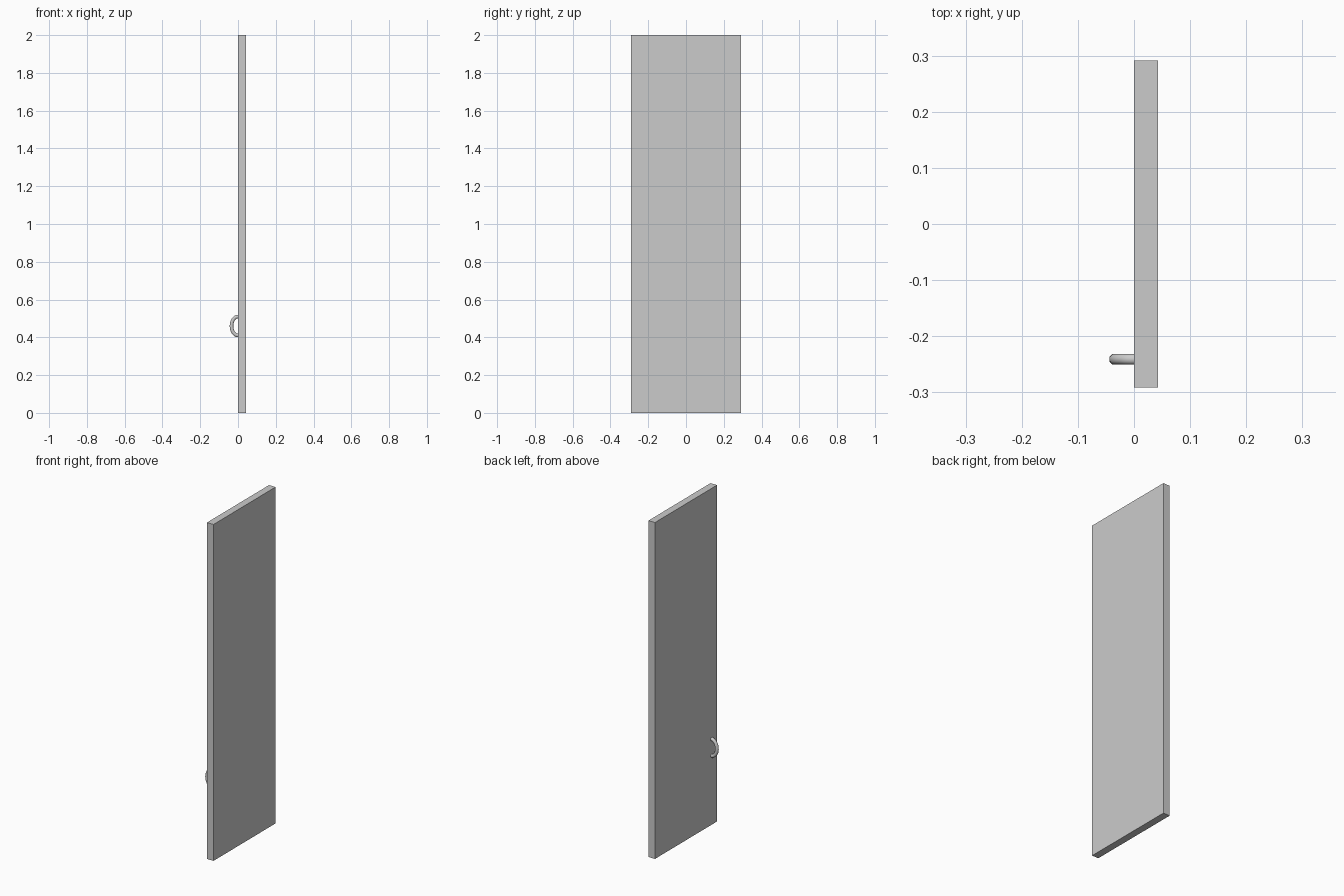
import bpy, bmesh
from math import sin, cos, pi, hypot

if "Cube" in bpy.data.objects:
    bpy.data.objects.remove(bpy.data.objects["Cube"])


def make_object(name, bm):
    bmesh.ops.recalc_face_normals(bm, faces=bm.faces[:])
    mesh = bpy.data.meshes.new(name)
    bm.to_mesh(mesh)
    bm.free()
    ob = bpy.data.objects.new(name, mesh)
    bpy.context.collection.objects.link(ob)
    return ob


# Flat door panel
bm = bmesh.new()
bmesh.ops.create_cube(bm, size=1)
for v in bm.verts:
    v.co = (0.0215 + v.co.x * 0.043, v.co.y * 0.583, 1 + v.co.z * 2)
make_object("door_panel", bm)

# Bowed handle: octagonal section swept along a half ellipse
CY, CZ = -0.241, 0.46
A, B, R = 0.0345, 0.05, 0.0103
STEPS, SIDES = 16, 8
bm = bmesh.new()
rings = []
for i in range(STEPS + 1):
    t = pi * i / STEPS
    nx, nz = -B * sin(t), A * cos(t)
    length = hypot(nx, nz)
    nx, nz = nx / length, nz / length
    ring = []
    for j in range(SIDES):
        a = 2 * pi * (j + 0.5) / SIDES
        d = R * cos(a)
        ring.append(bm.verts.new((-A * sin(t) + nx * d, CY + R * sin(a),
                                  CZ + B * cos(t) + nz * d)))
    rings.append(ring)
for r0, r1 in zip(rings, rings[1:]):
    for j in range(SIDES):
        k = (j + 1) % SIDES
        bm.faces.new((r0[j], r0[k], r1[k], r1[j]))
bm.faces.new(rings[0])
bm.faces.new(rings[-1])
handle = make_object("door_handle", bm)
bpy.context.view_layer.objects.active = handle
handle.select_set(True)
bpy.ops.object.shade_smooth_by_angle(angle=pi / 3)
